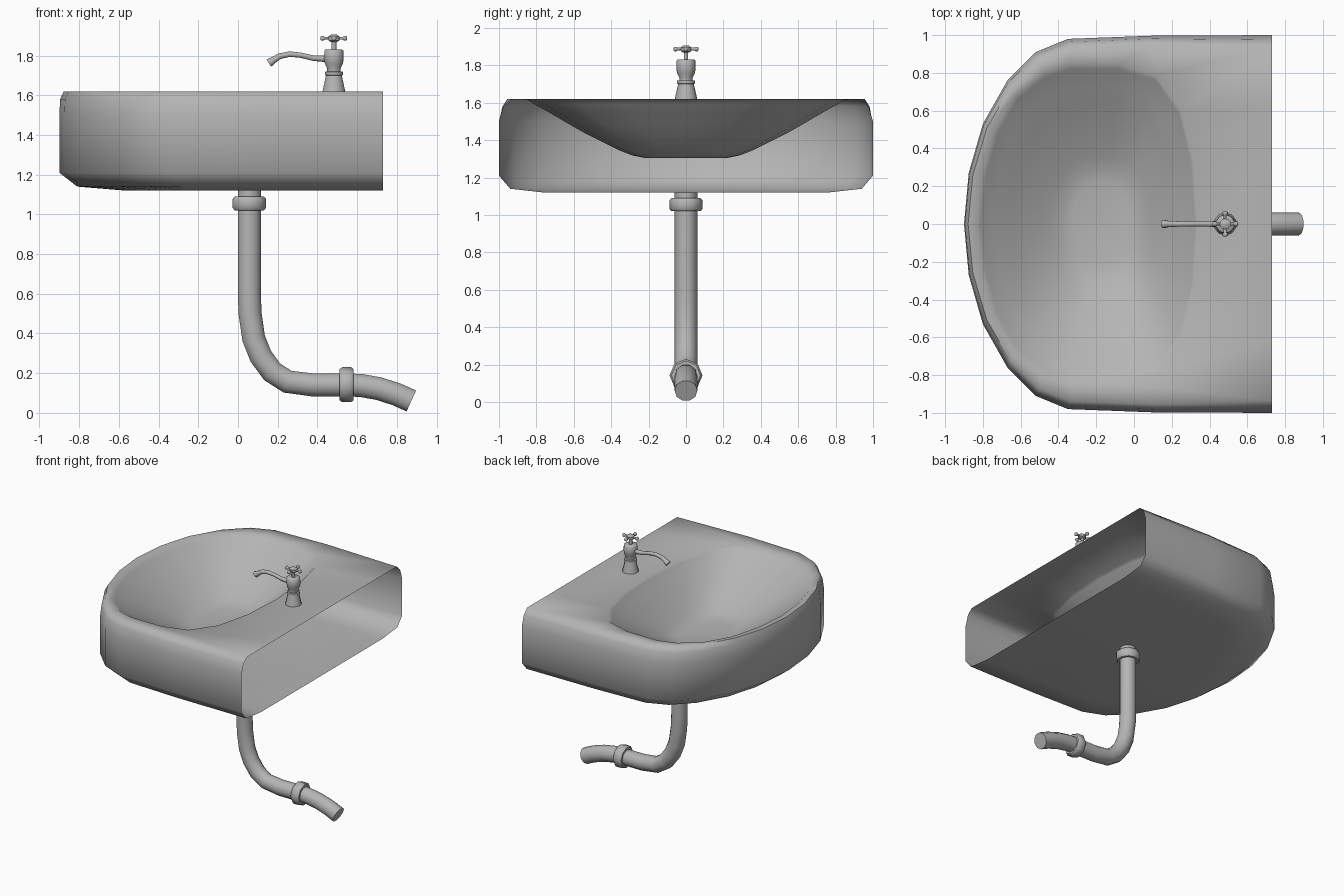
import bpy, bmesh
from math import cos, sin, pi, radians
from mathutils import Vector

if "Cube" in bpy.data.objects:
    bpy.data.objects.remove(bpy.data.objects["Cube"])

# Mid grey for every part
grey = bpy.data.materials.new("mid_grey")
grey.diffuse_color = (.46, .46, .46, 1)
grey.use_nodes = True
grey.node_tree.nodes["Principled BSDF"].inputs["Base Color"].default_value = grey.diffuse_color


def finish(name, bm, angle):
    bmesh.ops.recalc_face_normals(bm, faces=bm.faces)
    me = bpy.data.meshes.new(name)
    bm.to_mesh(me)
    bm.free()
    me.materials.append(grey)
    ob = bpy.data.objects.new(name, me)
    bpy.context.collection.objects.link(ob)
    bpy.ops.object.select_all(action='DESELECT')
    ob.select_set(True)
    bpy.context.view_layer.objects.active = ob
    bpy.ops.object.shade_smooth_by_angle(angle=radians(angle))
    return ob


def bridge(bm, a, b, skip=()):
    n = len(a)
    for i in range(n):
        if i not in skip:
            j = (i + 1) % n
            bm.faces.new((a[i], a[j], b[j], b[i]))


def sweep(name, pts, sides=8, spin=0.5, angle=50):
    """Round tube through (x, z, radius) points in the y = 0 plane, capped."""
    bm = bmesh.new()
    path = [Vector((x, 0, z)) for x, z, r in pts]
    rings = []
    for i, p in enumerate(path):
        t = Vector()
        if i:
            t += (p - path[i - 1]).normalized()
        if i < len(path) - 1:
            t += (path[i + 1] - p).normalized()
        t.normalize()
        side = Vector((0, 1, 0))
        up = t.cross(side)
        r = pts[i][2]
        angs = [2 * pi * (k + spin) / sides for k in range(sides)]
        rings.append([bm.verts.new(p + r * (cos(a) * up + sin(a) * side)) for a in angs])
    for a, b in zip(rings, rings[1:]):
        bridge(bm, a, b)
    bm.faces.new(rings[0])
    bm.faces.new(rings[-1])
    return finish(name, bm, angle)


def mirrored(half):
    """Close a half outline (both ends on y = 0) into a full ring."""
    return half + [(x, -y) for x, y in half[-2:0:-1]]


# Basin: D-shaped shell, open at the wall side, with a sunken bowl
BACK = 0.73
outline = mirrored([(-.90, 0), (-.875, .27), (-.80, .53), (-.67, .76), (-.52, .91), (-.35, .98),
                    (.10, .997), (BACK, 1), (BACK, .65), (BACK, .35), (BACK, 0)])
rim = mirrored([(-.83, 0), (-.805, .25), (-.74, .49), (-.63, .68), (-.48, .80), (-.34, .845),
                (-.08, .845), (.12, .785), (.25, .60), (.315, .33), (.335, 0)])
open_side = range(7, 13)
corners = (7, 13)

bm = bmesh.new()
rings = []
for ix, iy, z in [(.33, .24, 1.12), (.09, .06, 1.14), (0, 0, 1.21), (0, 0, 1.50),
                  (.004, .016, 1.58), (.022, .042, 1.62)]:
    ring = []
    for i, (x, y) in enumerate(outline):
        # the top edge is chamfered more widely at the wall corners
        k = 1.6 if i in corners and z > 1.3 else 1
        ring.append(bm.verts.new((BACK + (x - BACK) * (1 - ix / 1.63), y * (1 - iy * k), z)))
    rings.append(ring)
for a, b in zip(rings, rings[1:]):
    bridge(bm, a, b, open_side)
# underside: one face across to the open side
bm.faces.new(rings[0])
# bowl rings shrink towards the low point
cx = -.15
prev = rings[-1]
for s, z in [(1, 1.615), (.97, 1.597), (.86, 1.545), (.75, 1.49), (.64, 1.437), (.53, 1.39),
             (.43, 1.348), (.34, 1.318), (.26, 1.305)]:
    ring = [bm.verts.new((cx + (x - cx) * s, y * s, z)) for x, y in rim]
    bridge(bm, prev, ring)
    prev = ring
bm.faces.new(prev)
loose = [v for v in bm.verts if not v.link_faces]
bmesh.ops.delete(bm, geom=loose, context='VERTS')
finish("basin", bm, 65)

# Drain pipe with two collars
R = .061
sweep("drain_pipe", [(x, z, R) for x, z in [
    (.057, 1.12), (.057, .60), (.061, .50), (.079, .375), (.115, .285), (.172, .207),
    (.25, .157), (.375, .141), (.55, .141), (.62, .138), (.71, .122), (.80, .093),
    (.873, .06)]], sides=10)
collar = [(0, .06), (.0, .078), (.012, .088), (.058, .088), (.07, .078), (.07, .06)]
sweep("upper_collar", [(.057, 1.02 + d, r) for d, r in collar], sides=10)
sweep("lower_collar", [(.512 + d, .142, r) for d, r in collar], spin=0)

# Tap: turned body, spout, stem and cross handle
TX = .483
sweep("tap_body", [(TX, z, r) for z, r in [
    (1.62, .06), (1.70, .042), (1.702, .048), (1.718, .048), (1.72, .036), (1.735, .036),
    (1.76, .048), (1.785, .052), (1.825, .050), (1.83, .045)]], sides=10)
sweep("spout", [(.46, 1.782, .018), (.38, 1.787, .015), (.31, 1.803, .014), (.26, 1.807, .015),
                (.21, 1.797, .016), (.18, 1.778, .018), (.155, 1.762, .024)])
sweep("handle_stem", [(TX, 1.82, .013), (TX, 1.875, .013)])
sweep("handle_hub", [(TX, 1.868, .016), (TX, 1.876, .03), (TX, 1.896, .03), (TX, 1.905, .016)])
for k in range(4):
    arm = sweep(f"handle_arm_{k + 1}", [(0, 0, .008), (.045, 0, .008), (.052, 0, .014),
                                        (.062, 0, .014), (.067, 0, .008)], sides=6)
    arm.location = (TX, 0, 1.887)
    arm.rotation_euler.z = k * pi / 2
